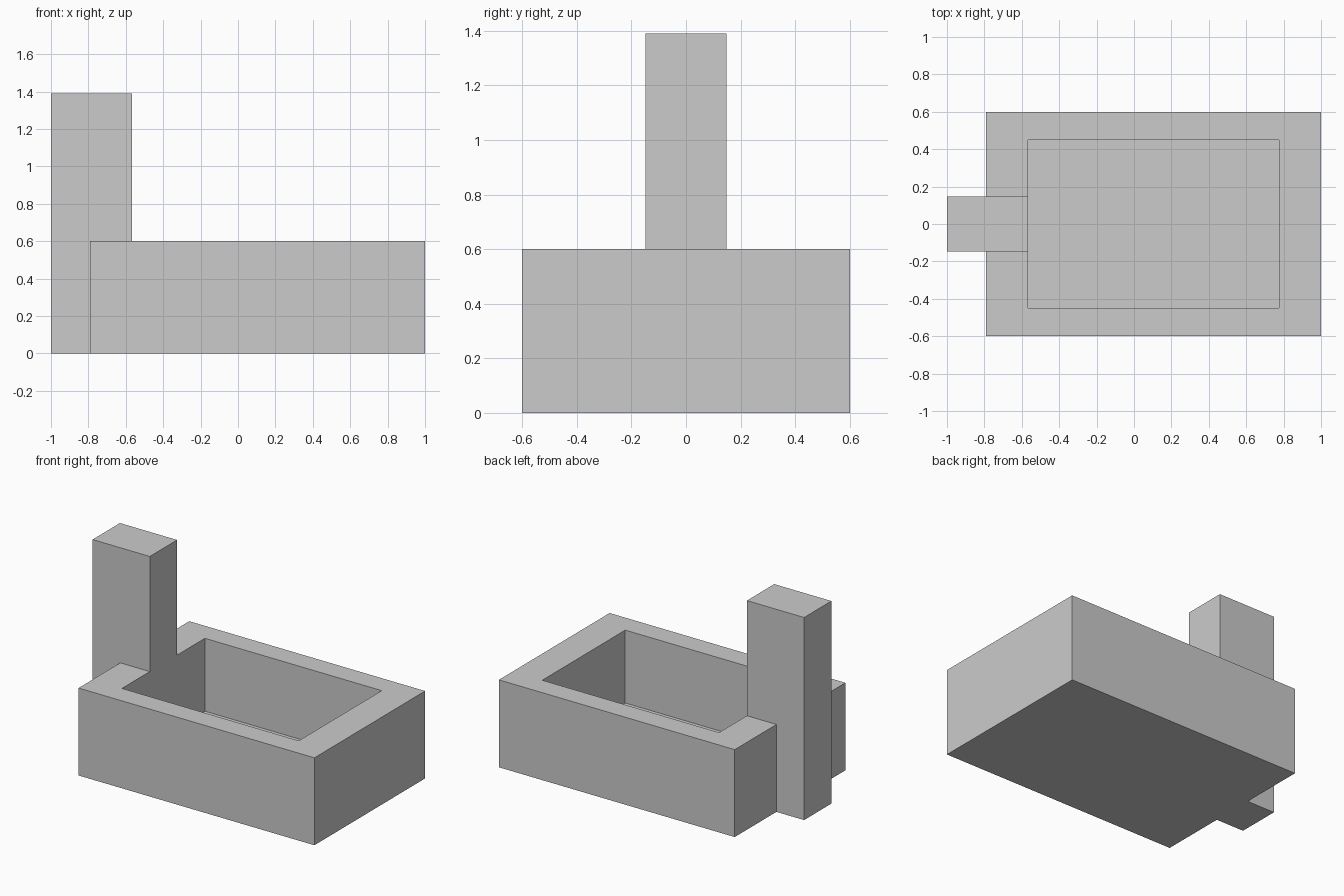
import bpy

if "Cube" in bpy.data.objects:
    bpy.data.objects.remove(bpy.data.objects["Cube"])


def box(name, lo, hi):
    """Axis-aligned box from its two opposite corners."""
    centre = [(a + b) / 2 for a, b in zip(lo, hi)]
    bpy.ops.mesh.primitive_cube_add(size=1, location=centre)
    ob = bpy.context.object
    ob.name = name
    ob.scale = [b - a for a, b in zip(lo, hi)]
    bpy.ops.object.transform_apply(location=True, rotation=False, scale=True)
    return ob


def combine(target, other, operation):
    """Apply an exact boolean and drop the helper."""
    mod = target.modifiers.new(operation.lower(), 'BOOLEAN')
    mod.operation = operation
    mod.solver = 'EXACT'
    mod.object = other
    bpy.context.view_layer.objects.active = target
    bpy.ops.object.modifier_apply(modifier=mod.name)
    bpy.data.objects.remove(other)


# Outer block and its opening, which is 3/4 of the block's plan size
X0, X1, HALF_Y, RIM = -0.79, 1.0, 0.6, 0.6
mid, half_x = (X0 + X1) / 2, (X1 - X0) / 2
in_x, in_y = half_x * 0.75, HALF_Y * 0.75

basin = box("basin", (X0, -HALF_Y, 0), (X1, HALF_Y, RIM))

# Square-sided tower merged into the end wall
tower = box("tower", (-1, -0.148, 0), (-0.5, 0.148, 1.39))
combine(basin, tower, 'UNION')

# Cavity with a thin floor; it also trims the tower flush with the inner wall
cavity = box("cavity_cutter", (mid - in_x, -in_y, 0.1), (mid + in_x, in_y, 2))
cavity.hide_render = True
combine(basin, cavity, 'DIFFERENCE')
basin.name = "basin_with_tower"
